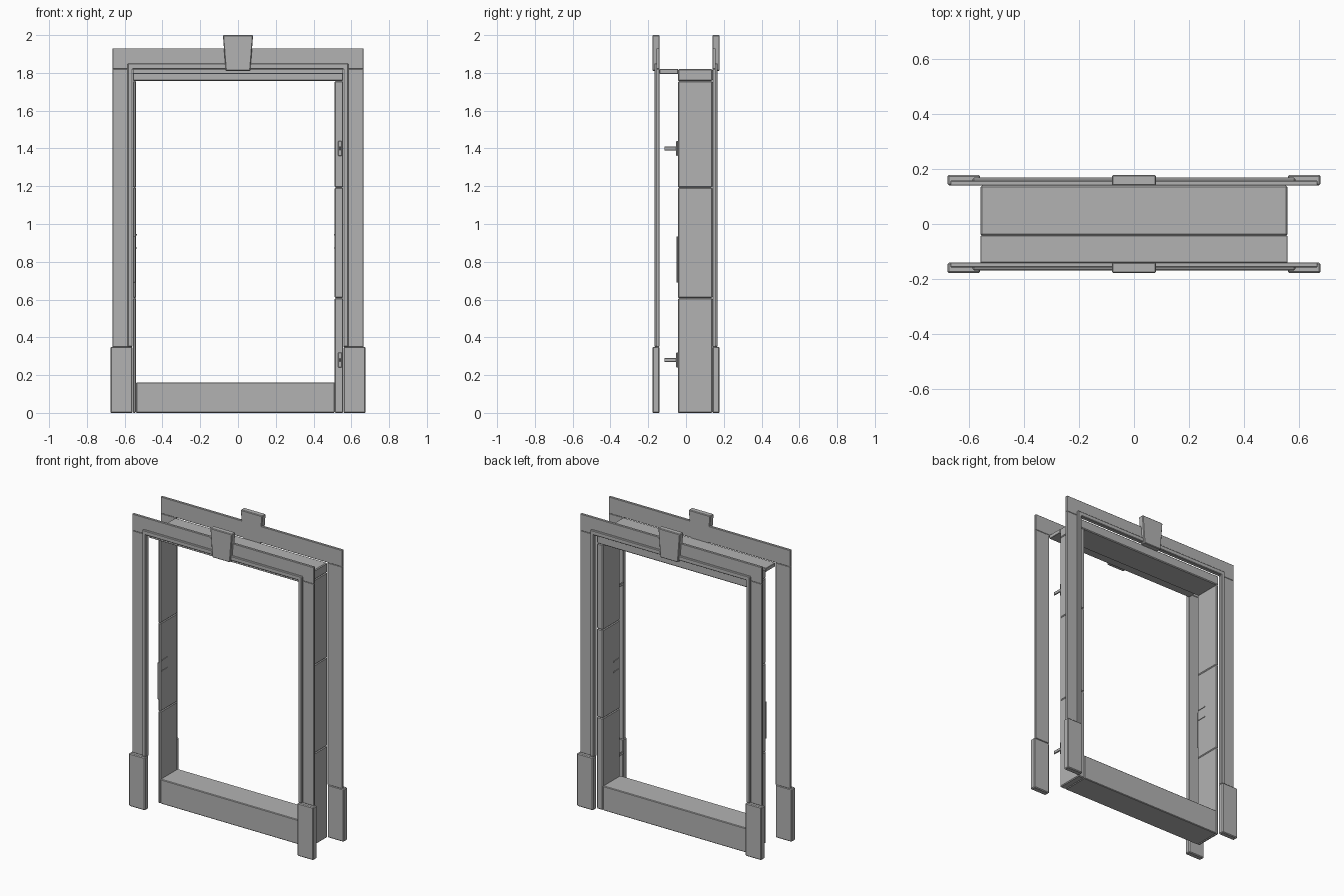
import bpy
import bmesh

cube = bpy.data.objects.get("Cube")
if cube:
    bpy.data.objects.remove(cube, do_unlink=True)

# Single painted-grey material
grey = bpy.data.materials.new("plain_grey")
grey.use_nodes = True
colour = (0.45, 0.45, 0.45, 1)
grey.diffuse_color = colour
grey.node_tree.nodes["Principled BSDF"].inputs["Base Color"].default_value = colour


def prism(name, outline, y0, y1, bevel=0.003):
    """Extrude an (x, z) outline from y0 to y1 with softened edges."""
    bm = bmesh.new()
    base = bm.faces.new([bm.verts.new((x, y0, z)) for x, z in outline])
    grown = bmesh.ops.extrude_face_region(bm, geom=[base])["geom"]
    moved = [v for v in grown if isinstance(v, bmesh.types.BMVert)]
    bmesh.ops.translate(bm, vec=(0, y1 - y0, 0), verts=moved)
    bmesh.ops.recalc_face_normals(bm, faces=bm.faces)
    mesh = bpy.data.meshes.new(name)
    bm.to_mesh(mesh)
    bm.free()
    mesh.materials.append(grey)
    obj = bpy.data.objects.new(name, mesh)
    bpy.context.collection.objects.link(obj)
    if bevel:
        mod = obj.modifiers.new("soft_edge", "BEVEL")
        mod.width = bevel
        mod.segments = 1
    return obj


def box(name, x0, x1, y0, y1, z0, z1, bevel=0.003):
    return prism(name, [(x0, z0), (x1, z0), (x1, z1), (x0, z1)], y0, y1, bevel)


OUTER, STEP, INNER = 0.665, 0.585, 0.558
PLINTH_TOP, OPENING_TOP, CASING_TOP = 0.35, 1.82, 1.93
BACK, FLAT, RAISED, PROUD = 0.14, 0.157, 0.168, 0.178

# Casings on both faces of the wall
for face, s in (("front", -1), ("back", 1)):
    for side, m in (("left", 1), ("right", -1)):
        tag = face + "_" + side
        box(tag + "_casing_post", m * INNER, m * OUTER, s * BACK, s * FLAT,
            PLINTH_TOP, OPENING_TOP, 0.002)
        box(tag + "_plinth", m * INNER, m * 0.676, s * BACK, s * PROUD,
            0, PLINTH_TOP, 0.005)
    box(face + "_casing_header", -OUTER, OUTER, s * BACK, s * FLAT,
        OPENING_TOP, CASING_TOP, 0.002)
    # Raised moulding running round the opening
    prism(face + "_moulding", [
        (-STEP, PLINTH_TOP), (-STEP, 1.85), (STEP, 1.85), (STEP, PLINTH_TOP),
        (INNER, PLINTH_TOP), (INNER, OPENING_TOP),
        (-INNER, OPENING_TOP), (-INNER, PLINTH_TOP)],
        s * (BACK + 0.001), s * RAISED, 0.004)
    prism(face + "_keystone", [(-0.065, 1.81), (0.065, 1.81), (0.08, 2), (-0.08, 2)],
          s * BACK, s * PROUD, 0.004)

# Jambs, each built from three stacked blocks
JAMB_FRONT, JAMB_BACK = -0.042, 0.139
LEFT_FACE, RIGHT_FACE = 0.512, -0.54
joints = (0, 0.608, 1.193, 1.757)
for i, (low, high) in enumerate(zip(joints, joints[1:])):
    box(f"left_jamb_{i}", LEFT_FACE, 0.557, JAMB_FRONT, JAMB_BACK, low, high, 0.005)
    box(f"right_jamb_{i}", -0.557, RIGHT_FACE, JAMB_FRONT, JAMB_BACK, low, high, 0.005)

# Head of the frame, its forward lining board and the sill
box("head_jamb", -0.557, 0.557, JAMB_FRONT, JAMB_BACK, 1.757, OPENING_TOP, 0.005)
box("head_lining", -0.557, 0.557, -BACK, JAMB_FRONT, 1.795, OPENING_TOP, 0.002)
box("sill", RIGHT_FACE, LEFT_FACE, JAMB_FRONT, JAMB_BACK, 0, 0.162, 0.004)

# Hinges on the left jamb
for name, z in (("upper", 1.4), ("lower", 0.28)):
    box(name + "_hinge_plate", 0.53, 0.55, -0.052, JAMB_FRONT, z - 0.04, z + 0.04)
    box(name + "_hinge_arm", 0.535, 0.545, -0.115, -0.05, z - 0.01, z + 0.01, 0.002)

# Latch hardware: strike plate and slim bars on the inner faces
box("strike_plate", -0.556, -0.543, -0.05, JAMB_FRONT, 0.69, 0.935, 0.002)
for name, face, out in (("left", LEFT_FACE, -1), ("right", RIGHT_FACE, 1)):
    for z in (0.87, 0.94):
        box(f"{name}_latch_bar", face, face + out * 0.004, -0.03, 0.03,
            z, z + 0.006, 0)
